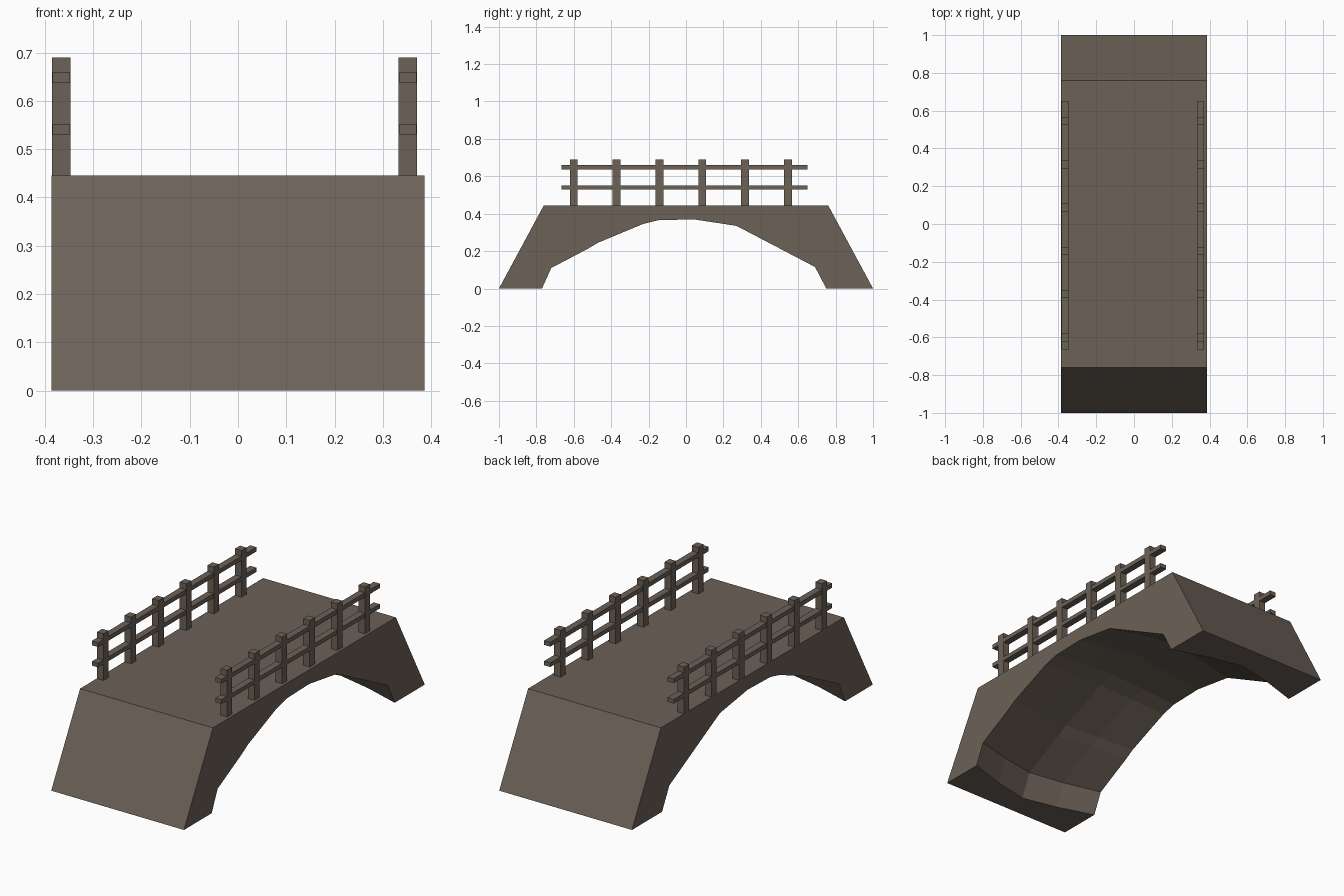
import bpy, bmesh

if "Cube" in bpy.data.objects:
    bpy.data.objects.remove(bpy.data.objects["Cube"])

stone = bpy.data.materials.new("brown_stone")
stone.diffuse_color = (0.15, 0.12, 0.095, 1)
stone.use_nodes = True
stone.node_tree.nodes["Principled BSDF"].inputs["Base Color"].default_value = stone.diffuse_color


def add_object(name, bm):
    bmesh.ops.recalc_face_normals(bm, faces=bm.faces[:])
    mesh = bpy.data.meshes.new(name)
    bm.to_mesh(mesh)
    bm.free()
    mesh.materials.append(stone)
    obj = bpy.data.objects.new(name, mesh)
    bpy.context.collection.objects.link(obj)
    return obj


def box(name, x, y, z):
    """Box from (min, max) pairs."""
    bm = bmesh.new()
    bmesh.ops.create_cube(bm, size=1)
    for v in bm.verts:
        v.co = [(lo + hi) / 2 + c * (hi - lo) for c, (lo, hi) in zip(v.co, (x, y, z))]
    return add_object(name, bm)


# Bridge body: side profile lofted across x, underside hollowed deeper in the middle
outer = [(1, 0), (0.76, 0.445), (-0.76, 0.445), (-1, 0)]
arch = [(-0.77, 0), (-0.72, 0.11), (-0.52, 0.215), (-0.47, 0.245),
        (-0.23, 0.345), (-0.15, 0.365), (0.04, 0.37), (0.27, 0.335),
        (0.69, 0.115), (0.75, 0)]
columns = [(-0.386, 0), (-0.19, 0.6), (0, 1), (0.19, 0.6), (0.386, 0)]

bm = bmesh.new()
rings = []
for x, bulge in columns:
    section = outer + [(-0.01 + (y + 0.01) * (1 + 0.135 * bulge), z * (1 + 0.11 * bulge))
                       for y, z in arch]
    rings.append([bm.verts.new((x, y, z)) for y, z in section])
n = len(rings[0])
for a, b in zip(rings, rings[1:]):
    for i in range(n):
        j = (i + 1) % n
        bm.faces.new((a[i], a[j], b[j], b[i]))
bm.faces.new(rings[0])
bm.faces.new(rings[-1])
add_object("bridge_body", bm)

# Railings: six posts and two rails on each side
for side, x in (("left", -0.366), ("right", 0.352)):
    for i in range(6):
        y = -0.6 + i * 0.229
        box(f"{side}_post_{i + 1}", (x - 0.019, x + 0.019), (y - 0.021, y + 0.021), (0.44, 0.69))
    for label, z in (("lower", (0.53, 0.552)), ("upper", (0.637, 0.66))):
        box(f"{side}_{label}_rail", (x - 0.018, x + 0.018), (-0.665, 0.65), z)
